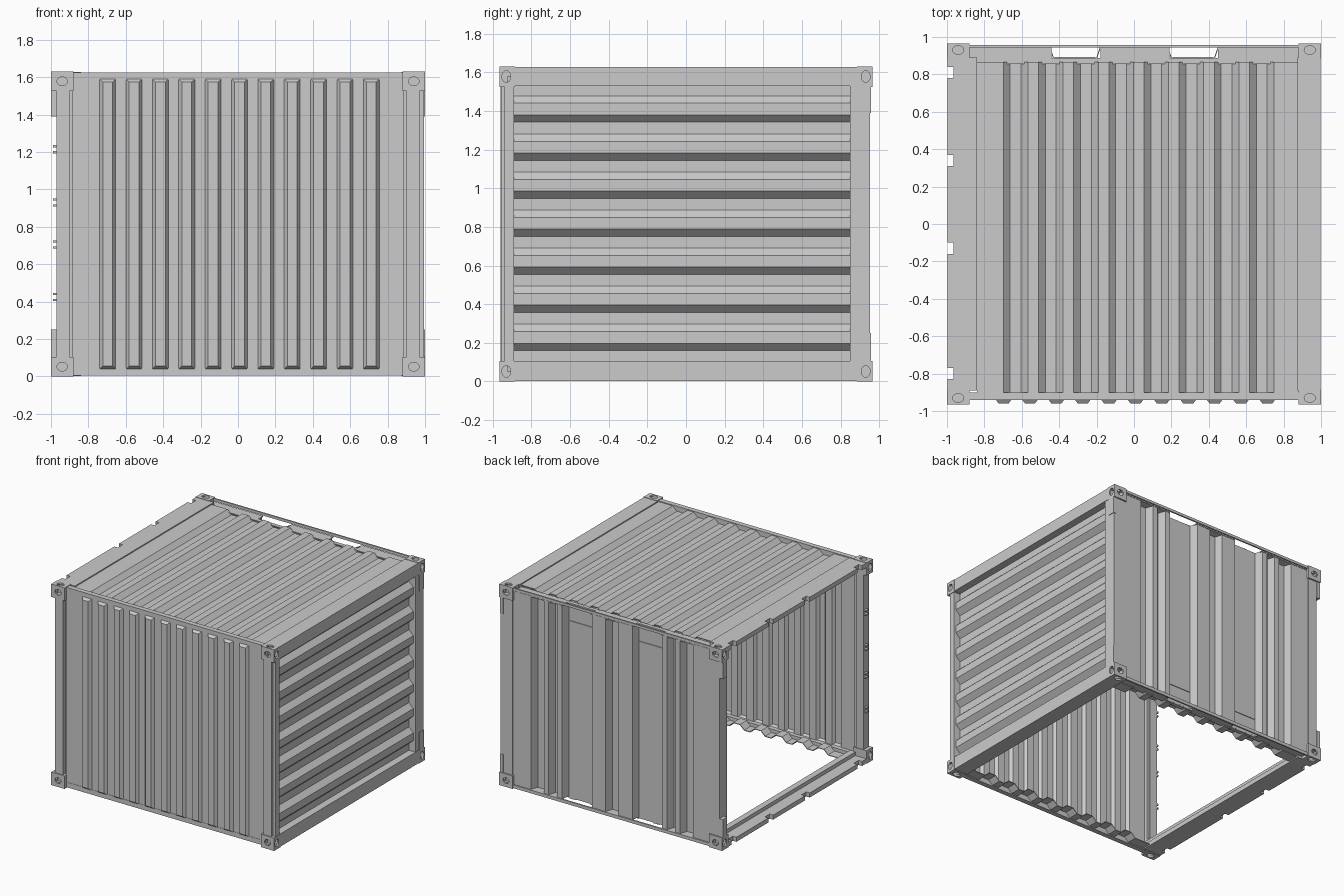
import bpy, bmesh, math
from mathutils import Matrix, Vector

cube = bpy.data.objects.get("Cube")
if cube:
    bpy.data.objects.remove(cube, do_unlink=True)

TOP = 1.63
MID = TOP / 2


def add_object(name, bm, origin=(0, 0, 0)):
    bmesh.ops.recalc_face_normals(bm, faces=bm.faces)
    mesh = bpy.data.meshes.new(name)
    bm.to_mesh(mesh)
    bm.free()
    obj = bpy.data.objects.new(name, mesh)
    obj.location = origin
    bpy.context.collection.objects.link(obj)
    return obj


def boxes(name, *spans, origin=(0, 0, 0)):
    """One object from boxes, each given as x, y and z ranges."""
    bm = bmesh.new()
    for span in spans:
        size = [b - a for a, b in span]
        centre = Vector([(a + b) / 2 for a, b in span])
        bmesh.ops.create_cube(bm, size=1, matrix=Matrix.Translation(centre) @ Matrix.Diagonal((*size, 1)))
    return add_object(name, bm, origin)


def thicken(obj, amount=0.006):
    mod = obj.modifiers.new("thickness", 'SOLIDIFY')
    mod.thickness = amount
    mod.offset = 0
    return obj


def sheet(name, profile, lo, hi, place):
    """Folded sheet: a 2D profile swept between lo and hi, placed by a function."""
    bm = bmesh.new()
    rows = [[bm.verts.new(place(a, d, t)) for a, d in profile] for t in (lo, hi)]
    for i in range(len(profile) - 1):
        bm.faces.new((rows[0][i], rows[0][i + 1], rows[1][i + 1], rows[1][i]))
    return thicken(add_object(name, bm))


def waves(start, end, first, count, pitch, slope, flat, high, low):
    """Trapezoid corrugation clipped to start and end."""
    pts = []
    for i in range(count):
        a = first + i * pitch
        pts += [(a, high), (a + slope, low), (a + slope + flat, low), (a + 2 * slope + flat, high)]
    pts = [p for p in pts if start < p[0] < end]
    return [(start, pts[0][1])] + pts + [(end, pts[-1][1])]


# Corrugated roof, and the narrow floor strips along the front and back sills
roof = waves(-0.84, 0.88, -0.70, 8, 0.188, 0.037, 0.06, 1.615, 1.58)
along_y = lambda a, d, t: (a, t, d)
sheet("roof_panel", roof, -0.91, 0.865, along_y)
floor = [(a, TOP - d) for a, d in roof]
sheet("front_floor_strip", floor, -0.91, -0.82, along_y)
sheet("back_floor_strip", floor, 0.79, 0.88, along_y)

# Corrugated end wall
end_wall = waves(0.10, 1.54, 0.06, 8, 0.197, 0.038, 0.063, 0.975, 0.935)
sheet("end_wall", end_wall, -0.90, 0.86, lambda a, d, t: (d, t, a))

# Back wall with deep grooves and two wide recesses
back = [(-0.90, 0.945)]
for centre, half in ((-0.67, 0.05), (-0.53, 0.03), (-0.315, 0.125), (0, 0.05),
                     (0.315, 0.125), (0.53, 0.03), (0.67, 0.05)):
    back += [(centre - half - 0.01, 0.945), (centre - half + 0.01, 0.885),
             (centre + half - 0.01, 0.885), (centre + half + 0.01, 0.945)]
back.append((0.90, 0.945))
sheet("back_wall", back, 0.03, 1.60, lambda a, d, t: (a, d, t))
for side, label in ((1, "left"), (-1, "right")):
    x = side * 0.315
    boxes(label + "_recess_panel", ((x - 0.11, x + 0.11), (0.88, 0.893), (0.17, 1.46)))

# Front wall with pressed vertical ribs
bm = bmesh.new()


def quad(*pts):
    bm.faces.new([bm.verts.new(p) for p in pts])


def rect(x0, x1, z0, z1, y):
    return [(x0, y, z0), (x1, y, z0), (x1, y, z1), (x0, y, z1)]


WALL, RIB = -0.935, -0.958
edge = -0.885
for i in range(12):
    x = -0.697 + i * 0.141
    x0, x1 = (x - 0.042, x + 0.042) if i < 11 else (0.885, 0.885)
    quad(*rect(edge, x0, 0.04, 1.59, WALL))
    edge = x1
    if i < 11:
        outer = rect(x0, x1, 0.04, 1.59, WALL)
        inner = rect(x0 + 0.017, x1 - 0.017, 0.057, 1.573, RIB)
        quad(*inner)
        for k in range(4):
            n = (k + 1) % 4
            quad(outer[k], outer[n], inner[n], inner[k])
bmesh.ops.remove_doubles(bm, verts=bm.verts, dist=0.0001)
thicken(add_object("front_wall", bm))
boxes("front_rails",
      ((-0.885, 0.885), (-0.94, -0.90), (0.005, 0.045)),
      ((-0.885, 0.885), (-0.94, -0.90), (1.585, 1.625)))
for side, label in ((1, "left"), (-1, "right")):
    ends = sorted((side * 0.88, side * 0.91))
    boxes(label + "_front_groove", (ends, (-0.925, -0.90), (0.05, 1.58)))

# Corner posts
boxes("front_left_post",
      ((0.90, 0.97), (-0.958, -0.89), (0.09, 1.54)),
      ((0.90, 0.995), (-0.94, -0.89), (0.09, 1.54)))
boxes("front_right_post", ((-0.97, -0.90), (-0.958, -0.89), (0.09, 1.54)))
boxes("back_left_post", ((0.89, 0.995), (0.85, 0.953), (0.09, 1.54)))
boxes("back_right_post", ((-0.97, -0.89), (0.86, 0.953), (0.09, 1.54)))
for x, label in ((0.985, "left"), (-0.985, "right")):
    boxes(label + "_post_brackets", *[((x - 0.015, x + 0.015), (0.90, 0.957), z)
                                     for z in ((0.10, 0.25), (1.39, 1.53))])

# Rails above and below the corrugated end
boxes("end_rails", *[((0.875, 0.998), (-0.89, 0.89), z) for z in ((0.003, 0.107), (1.53, 1.627))])

# Open end header and sill with notches on the outer edge
notches = (-0.80, -0.13, 0.34, 0.81)
starts = [-0.89] + [y + 0.03 for y in notches]
stops = [y - 0.03 for y in notches] + [0.89]
for label, z, lip in (("header", (1.59, 1.627), (1.56, 1.60)), ("sill", (0.003, 0.04), (0.03, 0.07))):
    teeth = [((-0.998, -0.965), pair, z) for pair in zip(starts, stops)]
    boxes("open_end_" + label, ((-0.966, -0.84), (-0.89, 0.89), z),
          ((-0.90, -0.85), (-0.89, 0.89), lip), *teeth)

# Back rails: thin outer bar plus ledges that leave two slots open
for label, bar, ledge in (("top", (1.605, 1.626), (1.592, 1.60)), ("bottom", (0.004, 0.03), (0.022, 0.03))):
    boxes("back_" + label + "_rail",
          ((-0.88, 0.88), (0.945, 0.957), bar), ((-0.88, 0.88), (0.855, 0.887), ledge),
          *[(x, (0.88, 0.95), ledge) for x in ((-0.88, -0.44), (-0.18, 0.19), (0.45, 0.88))])

# Hinge lugs on the open end
boxes("hinge_lugs", *[((-0.99, -0.965), (-0.925, -0.895), (z + d - 0.006, z + d + 0.006))
                      for z in (0.425, 0.705, 0.93, 1.215) for d in (-0.016, 0.016)])

# Hollow corner castings with oval openings, mirrored to all eight corners
centre = (0, 0, MID)
casting = boxes("corner_castings", ((0.88, 1), (0.885, 0.965), (0.71, MID)), origin=centre)


def oval(axis, at, wide, tall, depth):
    cut = bmesh.new()
    turn = {'X': Matrix.Rotation(math.pi / 2, 4, 'Y'), 'Y': Matrix.Rotation(math.pi / 2, 4, 'X'),
            'Z': Matrix.Identity(4)}[axis]
    shape = Matrix.Translation(at) @ turn @ Matrix.Diagonal((wide, tall, depth, 1))
    bmesh.ops.create_cone(cut, cap_ends=True, segments=20, radius1=0.5, radius2=0.5, depth=1, matrix=shape)
    return add_object("oval_cutter", cut, centre)


cutters = [boxes("hollow_cutter", ((0.893, 0.987), (0.897, 0.953), (0.722, 0.803)), origin=centre),
           oval('Z', (0.94, 0.93, 0.76), 0.06, 0.046, 0.3),
           oval('X', (1.0, 0.93, 0.763), 0.06, 0.046, 0.1),
           oval('Y', (0.94, 0.965, 0.763), 0.056, 0.046, 0.08)]
bpy.context.view_layer.objects.active = casting
for cutter in cutters:
    cutter.hide_render = True
    mod = casting.modifiers.new("opening", 'BOOLEAN')
    mod.operation = 'DIFFERENCE'
    mod.object = cutter
    bpy.ops.object.modifier_apply(modifier=mod.name)
    bpy.data.objects.remove(cutter, do_unlink=True)
mirror = casting.modifiers.new("corners", 'MIRROR')
mirror.use_axis = (True, True, True)
mirror.use_mirror_merge = False
